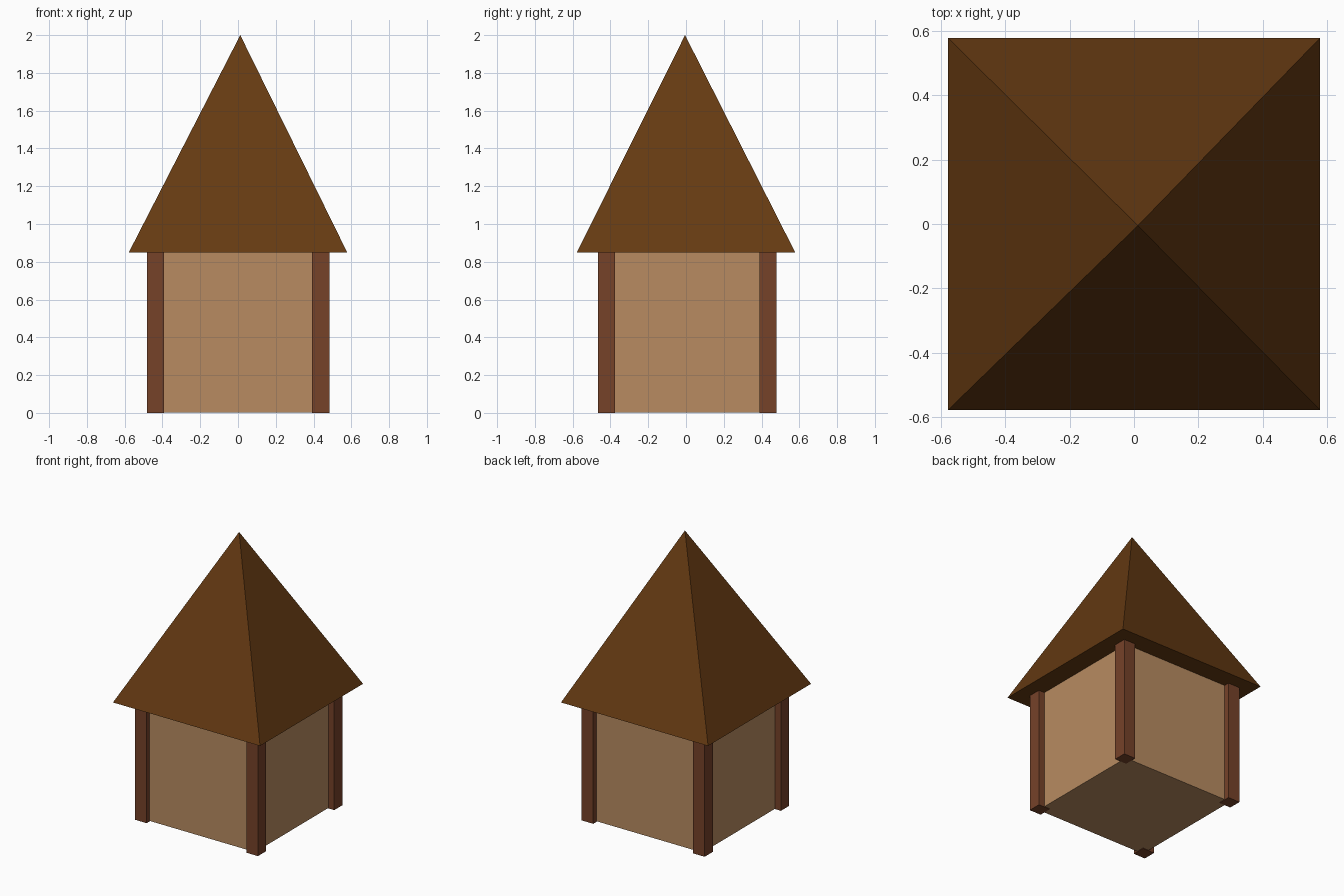
import bpy, bmesh

if "Cube" in bpy.data.objects:
    bpy.data.objects.remove(bpy.data.objects["Cube"])


def finish(name, bm, color):
    bmesh.ops.recalc_face_normals(bm, faces=bm.faces)
    mesh = bpy.data.meshes.new(name)
    bm.to_mesh(mesh)
    bm.free()
    obj = bpy.data.objects.new(name, mesh)
    bpy.context.collection.objects.link(obj)
    mat = bpy.data.materials.new(name + "_colour")
    mat.diffuse_color = (*color, 1)
    mat.use_nodes = True
    mat.node_tree.nodes["Principled BSDF"].inputs["Base Color"].default_value = mat.diffuse_color
    mesh.materials.append(mat)
    return obj


def add_box(bm, x0, x1, y0, y1, z0, z1):
    verts = bmesh.ops.create_cube(bm, size=1)["verts"]
    for v in verts:
        v.co.x = x1 if v.co.x > 0 else x0
        v.co.y = y1 if v.co.y > 0 else y0
        v.co.z = z1 if v.co.z > 0 else z0


EAVES = 0.85

# Walls: one closed block, set back from the posts
bm = bmesh.new()
add_box(bm, -0.438, 0.438, -0.433, 0.441, 0.003, EAVES)
finish("walls", bm, (0.48, 0.26, 0.12))

# Four square corner posts
bm = bmesh.new()
for x0, x1 in ((-0.483, -0.391), (0.393, 0.484)):
    for y0, y1 in ((-0.467, -0.375), (0.389, 0.480)):
        add_box(bm, x0, x1, y0, y1, 0, EAVES)
finish("corner_posts", bm, (0.18, 0.054, 0.022))

# Pyramid roof with a flat underside and slightly off-centre tip
bm = bmesh.new()
R = 0.578
base = [bm.verts.new((x * R, y * R, EAVES))
        for x, y in ((-1, -1), (1, -1), (1, 1), (-1, 1))]
tip = bm.verts.new((0.012, -0.005, 2.0))
bm.faces.new(base)
for i in range(4):
    bm.faces.new((base[i], base[(i + 1) % 4], tip))
finish("roof", bm, (0.13, 0.042, 0.006))
